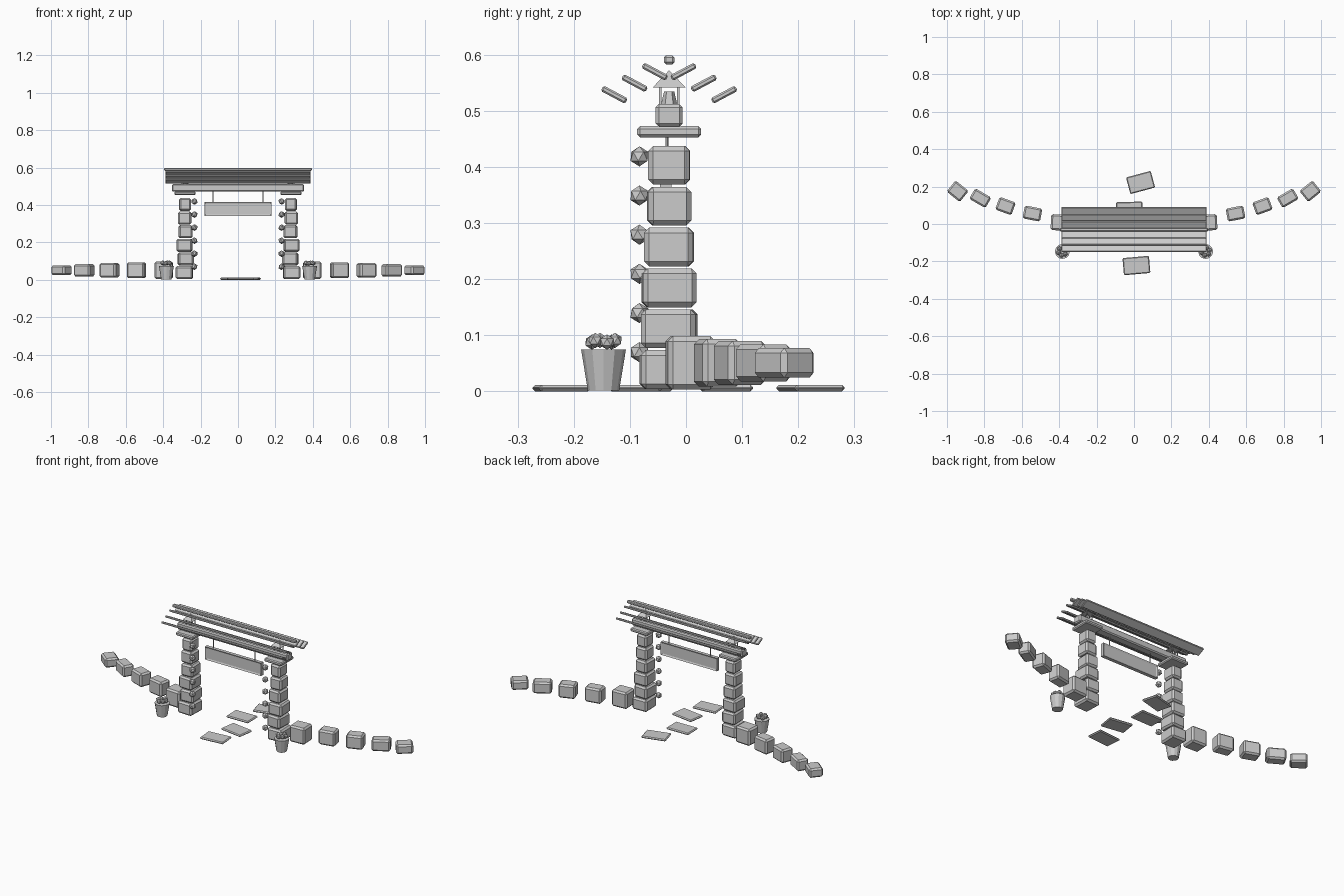
import bpy, bmesh, math
from mathutils import Matrix, Vector

if "Cube" in bpy.data.objects:
    bpy.data.objects.remove(bpy.data.objects["Cube"])


def finish(name, bm, loc, rot=(0, 0, 0)):
    me = bpy.data.meshes.new(name)
    bm.to_mesh(me)
    bm.free()
    ob = bpy.data.objects.new(name, me)
    ob.location = loc
    ob.rotation_euler = [math.radians(a) for a in rot]
    bpy.context.collection.objects.link(ob)
    return ob


def box(name, loc, size, rot=(0, 0, 0), bevel=0.0):
    bm = bmesh.new()
    bmesh.ops.create_cube(bm, size=1, matrix=Matrix.Diagonal((*size, 1)))
    if bevel:
        bmesh.ops.bevel(bm, geom=bm.edges[:], offset=bevel, segments=1,
                        affect='EDGES', profile=0.5)
    return finish(name, bm, loc, rot)


def cone(name, loc, r1, r2, h, sides, rot=(0, 0, 0)):
    bm = bmesh.new()
    bmesh.ops.create_cone(bm, cap_ends=True, segments=sides, radius1=r1, radius2=r2, depth=h)
    return finish(name, bm, loc, rot)


def ball(name, loc, r, rot=(0, 0, 0)):
    bm = bmesh.new()
    bmesh.ops.create_icosphere(bm, subdivisions=1, radius=r)
    return finish(name, bm, loc, rot)


Y = -0.03  # gate centre line
PX = 0.283  # pillar offset

# stacked stone pillars: width, depth, x shift, twist
stones = [(0.092, 0.103, 0.004, 2), (0.083, 0.098, -0.003, -3), (0.084, 0.096, 0.003, 2),
          (0.074, 0.087, -0.002, -2), (0.072, 0.077, 0.002, 2), (0.063, 0.074, 0.0, -1)]
# low wall stones: x, y, length, width, height, turn
wall = [(0.397, 0.008, 0.095, 0.085, 0.095, 3), (0.543, 0.056, 0.095, 0.07, 0.085, 11),
        (0.687, 0.096, 0.092, 0.072, 0.078, 20), (0.822, 0.138, 0.1, 0.065, 0.066, 30),
        (0.943, 0.175, 0.09, 0.076, 0.053, 39)]

for s, side in ((-1, "left"), (1, "right")):
    for i, (w, d, dx, tw) in enumerate(stones):
        box(f"{side}_pillar_stone_{i+1}", (s * (PX + dx), Y, 0.039 + i * 0.0728),
            (w, d, 0.069), (0, 0, s * tw), 0.009)
        ball(f"{side}_vine_leaf_{i+1}", (s * 0.233, -0.083, 0.07 + i * 0.0698),
             0.018, (0, 0, 20 * i))
    box(f"{side}_pillar_cap", (s * PX, Y, 0.463), (0.112, 0.114, 0.02), bevel=0.005)
    for i, (x, y, l, w, h, a) in enumerate(wall):
        box(f"{side}_wall_stone_{i+1}", (s * x, y, 0.051), (l, w, h), (0, 0, s * a), 0.009)

    # flower pot
    cx, cy = s * 0.383, -0.147
    cone(f"{side}_pot", (cx, cy, 0.0385), 0.028, 0.04, 0.073, 12)
    for i in range(6):
        a = i * math.tau / 6 + 0.3
        ball(f"{side}_pot_bloom_{i+1}", (cx + 0.021 * math.cos(a), cy + 0.021 * math.sin(a),
                                         0.088 + 0.003 * (i % 2)), 0.0135, (0, 0, 25 * i))

    # small lantern under the roof
    for i, (dx, dy) in enumerate(((-1, -1), (1, -1), (1, 1), (-1, 1))):
        box(f"{side}_lantern_post_{i+1}", (s * PX + dx * 0.016, Y + dy * 0.016, 0.527),
            (0.004, 0.004, 0.034))
    cone(f"{side}_lantern_light", (s * PX, Y, 0.522), 0.015, 0.009, 0.026, 6)
    cone(f"{side}_lantern_roof", (s * PX, Y, 0.557), 0.042, 0.0, 0.031, 4, (0, 0, 45))

    # sign hanger
    cone(f"{side}_sign_hanger", (s * 0.133, -0.034, 0.443), 0.0025, 0.0025, 0.064, 6)

# lintel beam
box("lintel_beam", (0, Y, 0.492), (0.706, 0.048, 0.041), bevel=0.006)

# sign board with recessed panels on both faces
bm = bmesh.new()
bmesh.ops.create_cube(bm, size=1, matrix=Matrix.Diagonal((0.36, 0.02, 0.075, 1)))
faces = [f for f in bm.faces if abs(f.normal.y) > 0.9]
bmesh.ops.inset_individual(bm, faces=faces, thickness=0.012, depth=-0.004)
finish("sign_board", bm, (0, -0.036, 0.378))

# roof slats in three rows per slope, and ridge bar
for s, side in ((-1, "front"), (1, "back")):
    for i in range(3):
        box(f"{side}_roof_slat_{i+1}", (0, Y + s * (0.0255 + i * 0.0362), 0.570 - i * 0.0205),
            (0.776, 0.049, 0.011), (s * 28, 0, 0), 0.003)
box("roof_ridge", (0, Y, 0.591), (0.79, 0.019, 0.016), bevel=0.004)

# stepping slabs
for i, (x, y, l, w, a) in enumerate(((0.013, -0.222, 0.142, 0.092, 5),
                                     (0.047, -0.08, 0.138, 0.095, -9),
                                     (-0.025, 0.072, 0.14, 0.093, 1),
                                     (0.035, 0.222, 0.137, 0.092, 15))):
    box(f"path_slab_{i+1}", (x, y, 0.006), (l, w, 0.012), (0, 0, a), 0.005)
